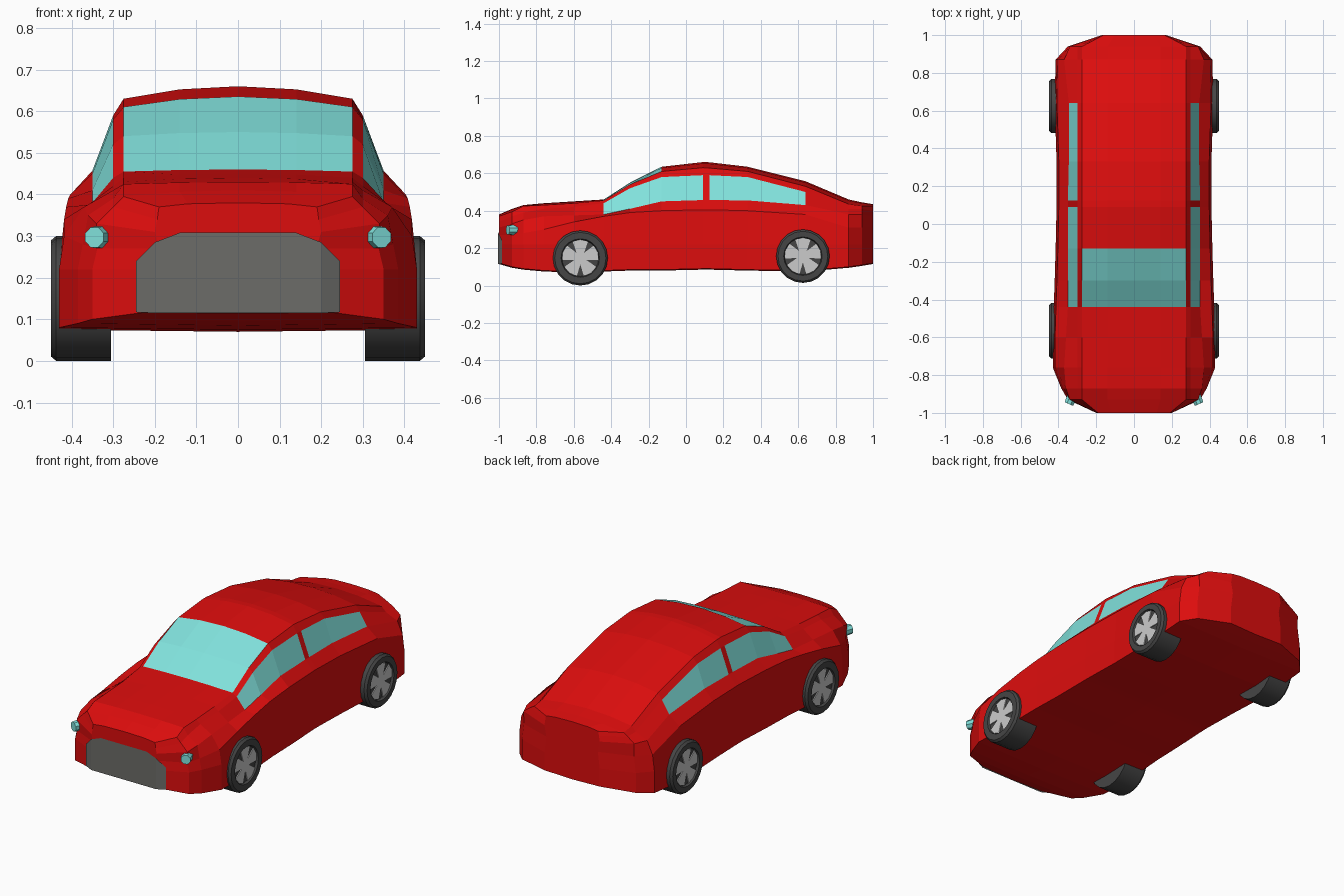
import bpy, bmesh, math
from mathutils import Matrix, Vector

if "Cube" in bpy.data.objects:
    bpy.data.objects.remove(bpy.data.objects["Cube"], do_unlink=True)


def material(name, red, green, blue):
    mat = bpy.data.materials.new(name)
    mat.use_nodes = True
    colour = (red, green, blue, 1)
    mat.diffuse_color = colour
    mat.node_tree.nodes["Principled BSDF"].inputs["Base Color"].default_value = colour
    return mat


PAINT = material("red paint", .72, .004, .004)
GLASS = material("pale teal glass", .22, .76, .72)
RUBBER = material("dark rubber", .06, .06, .06)
SILVER = material("silver spokes", .6, .6, .6)
GRILLE = material("grey grille", .15, .15, .14)


def finish(name, bm, *materials):
    """Turn a bmesh into a named object with consistent normals."""
    bmesh.ops.recalc_face_normals(bm, faces=bm.faces)
    mesh = bpy.data.meshes.new(name)
    bm.to_mesh(mesh)
    bm.free()
    for mat in materials:
        mesh.materials.append(mat)
    obj = bpy.data.objects.new(name, mesh)
    bpy.context.collection.objects.link(obj)
    return obj


def smooth(obj):
    bpy.ops.object.select_all(action="DESELECT")
    obj.select_set(True)
    bpy.context.view_layer.objects.active = obj
    bpy.ops.object.shade_smooth_by_angle(angle=math.radians(30))


# Body stations, nose to tail:
# y, floor, half width, shoulder z, belt x, belt z, window top z, roof edge z, crown z
STATIONS = [
    (-1, .12, .2, .27, .2, .31, .34, .37, .38),
    (-.93, .1, .35, .27, .34, .33, .37, .395, .41),
    (-.87, .09, .385, .28, .36, .35, .39, .425, .43),
    (-.76, .08, .43, .3, .37, .37, .41, .43, .44),
    (-.6, .075, .43, .34, .36, .375, .42, .44, .45),
    (-.44, .08, .425, .37, .35, .38, .44, .455, .46),
    (-.3, .085, .42, .39, .35, .41, .52, .54, .55),
    (-.13, .085, .415, .4, .35, .45, .58, .61, .635),
    (.09, .09, .41, .405, .35, .457, .59, .63, .66),
    (.125, .09, .41, .405, .35, .457, .59, .628, .659),
    (.33, .085, .41, .4, .345, .455, .58, .61, .635),
    (.64, .08, .42, .38, .345, .43, .5, .53, .557),
    (.87, .1, .415, .31, .37, .38, .41, .435, .46),
    (.94, .11, .35, .31, .34, .38, .41, .425, .445),
    (1, .12, .17, .31, .17, .37, .4, .425, .435),
]


def section(y, floor, width, shoulder, belt_x, belt, window, edge, crown):
    """Closed cross-section: one half from floor to roof, then its mirror."""
    half = [(0, floor - .005), (width, floor), (width, .22),
            (width - .012, shoulder), (belt_x, belt),
            (min(.3, width * .97), window), (min(.275, width * .95), edge),
            (min(.14, width * .6), edge + .75 * (crown - edge)), (0, crown)]
    ring = half + [(-x, z) for x, z in half[-2:0:-1]]
    return [(x, y, z) for x, z in ring]


def is_glass(row, strip):
    windscreen = strip in (6, 7) and row in (5, 6)
    side_window = strip == 4 and row in (5, 6, 7, 9, 10)
    return windscreen or side_window


def build_body():
    bm = bmesh.new()
    rings = [[bm.verts.new(p) for p in section(*s)] for s in STATIONS]
    count = len(rings[0])
    for row, (a, b) in enumerate(zip(rings, rings[1:])):
        for k in range(count):
            n = (k + 1) % count
            face = bm.faces.new((a[k], a[n], b[n], b[k]))
            face.material_index = int(is_glass(row, min(k, count - 1 - k)))
    bm.faces.new(rings[0])
    bm.faces.new(rings[-1])
    finish("car_body", bm, PAINT, GLASS)


# Grille plate wrapped round the nose
def build_grille():
    bm = bmesh.new()
    columns = [(.245, .117, .24), (.2, .115, .285), (.14, .115, .308)]
    columns = [(-x, lo, hi) for x, lo, hi in columns] + columns[::-1]
    pairs = []
    for x, low, high in columns:
        y = -1.004 + max(0, abs(x) - .2) * .467
        pairs.append([bm.verts.new((x, y, z)) for z in (low, high)])
    for a, b in zip(pairs, pairs[1:]):
        bm.faces.new((a[0], b[0], b[1], a[1]))
    finish("front_grille", bm, GRILLE)


# Eight-sided headlamps facing forward and outward
def build_headlamp(name, side):
    bm = bmesh.new()
    direction = Vector((side * .4, -.9, 0))
    turn = direction.to_track_quat("Z", "Y").to_matrix().to_4x4()
    place = Matrix.Translation((side * .335, -.93, .297)) @ turn
    spin = Matrix.Rotation(math.pi / 8, 4, "Z")
    bmesh.ops.create_cone(bm, cap_ends=True, segments=8, radius1=.03,
                          radius2=.026, depth=.05, matrix=place @ spin)
    finish(name, bm, GLASS)


# Tyre turned about the x axis, with a recessed hub
def build_tyre(name, side, y, z, radius):
    bm = bmesh.new()
    profile = [(0, .305), (radius, .305), (radius, .437), (radius - .01, .449),
               (.103, .449), (.098, .436), (0, .436)]
    points = [bm.verts.new((side * x, 0, r)) for r, x in profile]
    edges = [bm.edges.new(pair) for pair in zip(points, points[1:])]
    bmesh.ops.spin(bm, geom=points + edges, cent=(0, 0, 0), axis=(1, 0, 0),
                   angle=math.tau, steps=20, use_duplicate=False)
    bmesh.ops.remove_doubles(bm, verts=bm.verts, dist=.0005)
    bmesh.ops.translate(bm, verts=bm.verts, vec=(0, y, z))
    smooth(finish(name, bm, RUBBER))


# Five flared spokes joined at a small hub
def build_spokes(name, side, y, z):
    bm = bmesh.new()

    def point(angle, r):
        a = math.radians(angle)
        return bm.verts.new((side * .442, y + r * math.sin(a), z + r * math.cos(a)))

    bm.faces.new([point(36 + 72 * i, .034) for i in range(5)])
    for i in range(5):
        mid = 72 * i
        outline = [(-36, .034), (-25, .097), (0, .099), (25, .097), (36, .034)]
        bm.faces.new([point(mid + a, r) for a, r in outline])
    bmesh.ops.remove_doubles(bm, verts=bm.verts, dist=.0005)
    bmesh.ops.recalc_face_normals(bm, faces=bm.faces)
    if bm.faces[:][0].normal.x * side < 0:
        bmesh.ops.reverse_faces(bm, faces=bm.faces)
    extruded = bmesh.ops.extrude_face_region(bm, geom=bm.faces[:])["geom"]
    moved = [v for v in extruded if isinstance(v, bmesh.types.BMVert)]
    bmesh.ops.translate(bm, verts=moved, vec=(-side * .005, 0, 0))
    finish(name, bm, SILVER)


build_body()
build_grille()
for label, side in (("left", 1), ("right", -1)):
    build_headlamp(label + "_headlamp", side)
    for end, y, z, radius in (("front", -.565, .147, .147), ("rear", .625, .157, .143)):
        build_tyre(f"{end}_{label}_tyre", side, y, z, radius)
        build_spokes(f"{end}_{label}_spokes", side, y, z)
